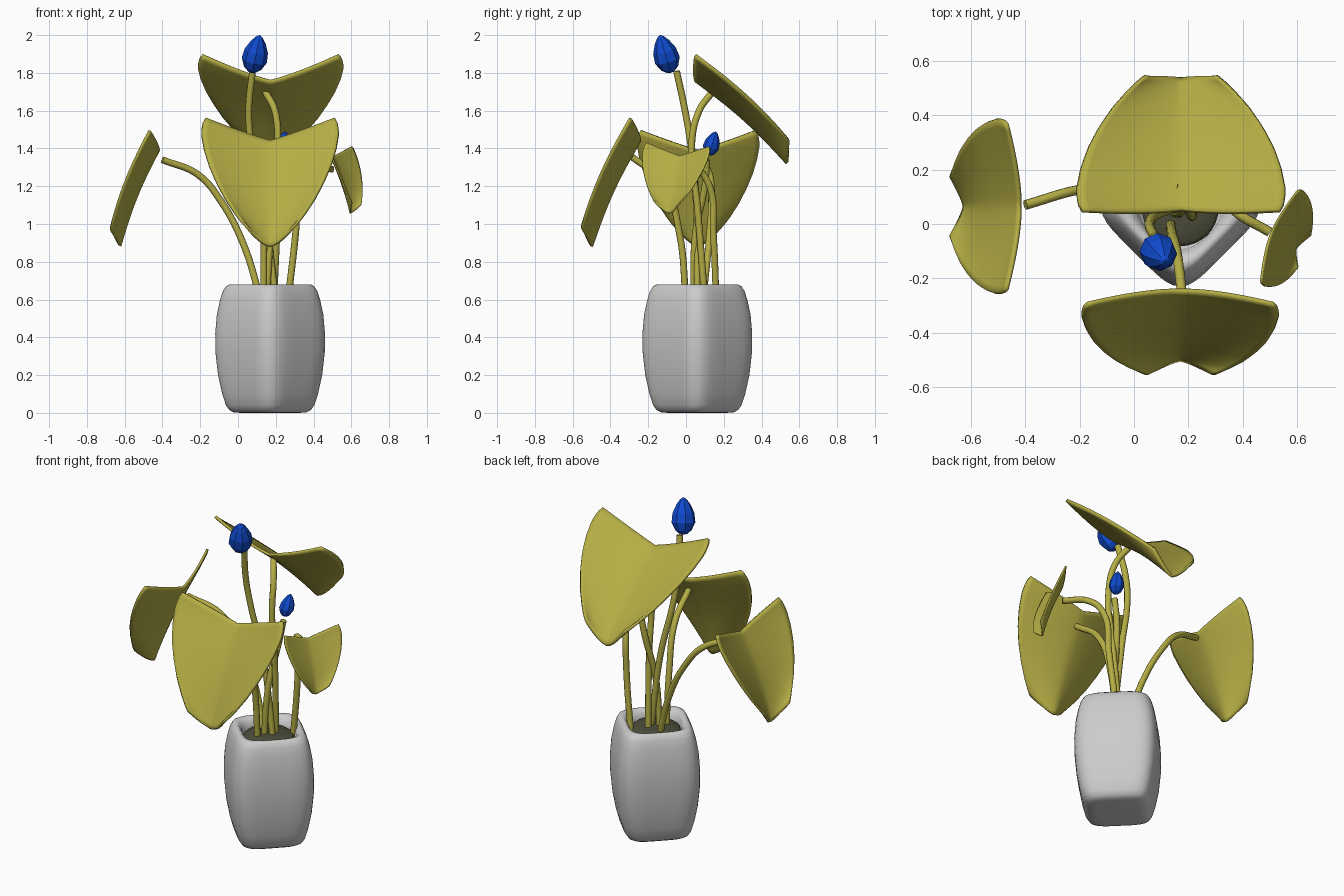
import bpy, bmesh
from math import sin, cos, pi, radians
from mathutils import Vector

if "Cube" in bpy.data.objects:
    bpy.data.objects.remove(bpy.data.objects["Cube"])


def material(name, rgb):
    m = bpy.data.materials.new(name)
    m.diffuse_color = (*rgb, 1)
    m.use_nodes = True
    m.node_tree.nodes["Principled BSDF"].inputs["Base Color"].default_value = m.diffuse_color
    return m


green = material("leaf_green", (0.46, 0.42, 0.06))
blue = material("bud_blue", (0.005, 0.07, 0.63))
earth = material("soil_dark", (0.075, 0.075, 0.045))


def mesh_object(name, bm, mat=None, smooth=True):
    bmesh.ops.recalc_face_normals(bm, faces=bm.faces)
    me = bpy.data.meshes.new(name)
    bm.to_mesh(me)
    bm.free()
    ob = bpy.data.objects.new(name, me)
    bpy.context.collection.objects.link(ob)
    if mat:
        me.materials.append(mat)
    for p in me.polygons:
        p.use_smooth = smooth
    return ob


def loft(bm, rings):
    rows = [[bm.verts.new(p) for p in r] for r in rings]
    n = len(rows[0])
    for a, b in zip(rows, rows[1:]):
        for i in range(n):
            bm.faces.new((a[i], a[(i + 1) % n], b[(i + 1) % n], b[i]))
    bm.faces.new(rows[0])
    bm.faces.new(rows[-1])


def interp(table, s):
    for (a, va), (b, vb) in zip(table, table[1:]):
        if s <= b:
            return va + (vb - va) * (s - a) / (b - a)
    return table[-1][1]


# Pot: rounded-square rings turned 45 degrees, with a hollow rim
PX, PY = 0.17, 0.06


def pot_ring(half, z, n):
    pts = []
    for i in range(64):
        t = 2 * pi * i / 64
        r = half / (abs(cos(t))**n + abs(sin(t))**n)**(1 / n)
        pts.append((PX + r * cos(t + pi / 4), PY + r * sin(t + pi / 4), z))
    return pts


pot_profile = [(.12, 0, 5), (.155, .002, 5), (.175, .015, 5), (.19, .04, 5), (.206, .1, 5),
               (.224, .2, 5), (.235, .32, 5), (.236, .42, 5), (.229, .52, 5), (.215, .6, 5),
               (.203, .645, 5), (.19, .67, 5), (.178, .68, 4.5), (.162, .677, 4),
               (.15, .66, 3.2), (.143, .63, 2.6), (.14, .58, 2.2)]
bm = bmesh.new()
loft(bm, [pot_ring(*p) for p in pot_profile])
mesh_object("pot", bm)

# Soil: low dome
bm = bmesh.new()
loft(bm, [[(PX + r * cos(2 * pi * i / 32), PY + r * sin(2 * pi * i / 32), z) for i in range(32)]
          for r, z in ((.142, .59), (.142, .63), (.13, .64), (.07, .648), (.01, .65))])
mesh_object("soil", bm, earth)


# Leaves: folded shield shape with two raised lobes and a blunt tip
WIDTH = [(0, .362), (.05, .378), (.15, .384), (.3, .368), (.45, .34),
         (.6, .3), (.75, .25), (.88, .195), (.95, .16), (1, .13)]


def leaf(name, base, yaw, pitch, size, roll=0):
    yaw, pitch = radians(yaw), radians(pitch)
    out = Vector((cos(yaw), sin(yaw), 0))
    up = Vector((0, 0, 1))
    d = out * cos(pitch) - up * sin(pitch)
    n = out * sin(pitch) + up * cos(pitch)
    u = d.cross(n).normalized()
    u, d = u * cos(roll) + d * sin(roll), d * cos(roll) - u * sin(roll)
    bm = bmesh.new()
    rows = []
    for i in range(25):
        s = i / 24
        row = []
        for j in range(-12, 13):
            t = j / 12
            a = abs(t)
            v0, v1 = -.095 * a, .65 - .075 * a**1.6
            p = (u * interp(WIDTH, s) * t + d * (v0 + (v1 - v0) * s)
                 + n * (.1 * a**1.4 + .02 * sin(pi * s)))
            row.append(bm.verts.new(Vector(base) + p * size))
        rows.append(row)
    for a, b in zip(rows, rows[1:]):
        for j in range(24):
            bm.faces.new((a[j], a[j + 1], b[j + 1], b[j]))
    ob = mesh_object(name, bm, green)
    mod = ob.modifiers.new("thickness", 'SOLIDIFY')
    mod.thickness = .016 * size
    mod.offset = 0


leaf("back_leaf", (.173, .052, 1.757), 90, 42, 1.0)
leaf("left_leaf", (-.42, .065, 1.39), 180, 68, .84)
leaf("front_leaf", (.17, -.245, 1.44), -90, 65.5, .945)
leaf("right_leaf", (.505, -.035, 1.36), -21, 71, .495, -.06)


# Stems: smooth tubes
def stem(name, pts):
    cu = bpy.data.curves.new(name, 'CURVE')
    cu.dimensions = '3D'
    cu.bevel_depth = .018
    cu.bevel_resolution = 3
    cu.use_fill_caps = True
    cu.resolution_u = 8
    sp = cu.splines.new('BEZIER')
    sp.bezier_points.add(len(pts) - 1)
    for b, p in zip(sp.bezier_points, pts):
        b.co = p
        b.handle_left_type = b.handle_right_type = 'AUTO'
    cu.materials.append(green)
    ob = bpy.data.objects.new(name, cu)
    bpy.context.collection.objects.link(ob)


stem("back_leaf_stem", [(.19, .1, .6), (.21, .06, 1.1), (.212, .03, 1.42), (.195, .07, 1.6), (.145, .14, 1.7)])
stem("left_leaf_stem", [(.12, .09, .6), (.03, .12, .89), (-.09, .135, 1.12), (-.21, .125, 1.26), (-.4, .07, 1.34)])
stem("front_leaf_stem", [(.135, 0, .6), (.14, -.035, .95), (.16, -.12, 1.22), (.18, -.285, 1.355)])
stem("right_leaf_stem", [(.265, .16, .6), (.305, .145, .95), (.325, .125, 1.2), (.37, .05, 1.3), (.5, -.03, 1.29)])
stem("tall_bud_stem", [(.2, .06, .6), (.135, .055, 1.1), (.07, .025, 1.42), (.057, -.005, 1.6), (.077, -.05, 1.81)])
stem("short_bud_stem", [(.15, .04, .6), (.175, .05, .95), (.21, .1, 1.2), (.235, .11, 1.34)])


# Buds: low-poly eight-sided eggs between two points
def bud(name, bottom, top, radius):
    b, axis = Vector(bottom), Vector(top) - Vector(bottom)
    x = axis.orthogonal().normalized()
    y = axis.normalized().cross(x)
    profile = ((0, .3), (.1, .68), (.32, 1), (.58, .92), (.82, .58), (.95, .28), (1, .08))
    bm = bmesh.new()
    loft(bm, [[b + axis * h + (x * cos(pi * i / 4) + y * sin(pi * i / 4)) * r * radius
               for i in range(8)] for h, r in profile])
    mesh_object(name, bm, blue, False)


bud("tall_bud", (.073, -.08, 1.805), (.115, -.138, 1.998), .068)
bud("short_bud", (.235, .118, 1.365), (.25, .158, 1.488), .043)
